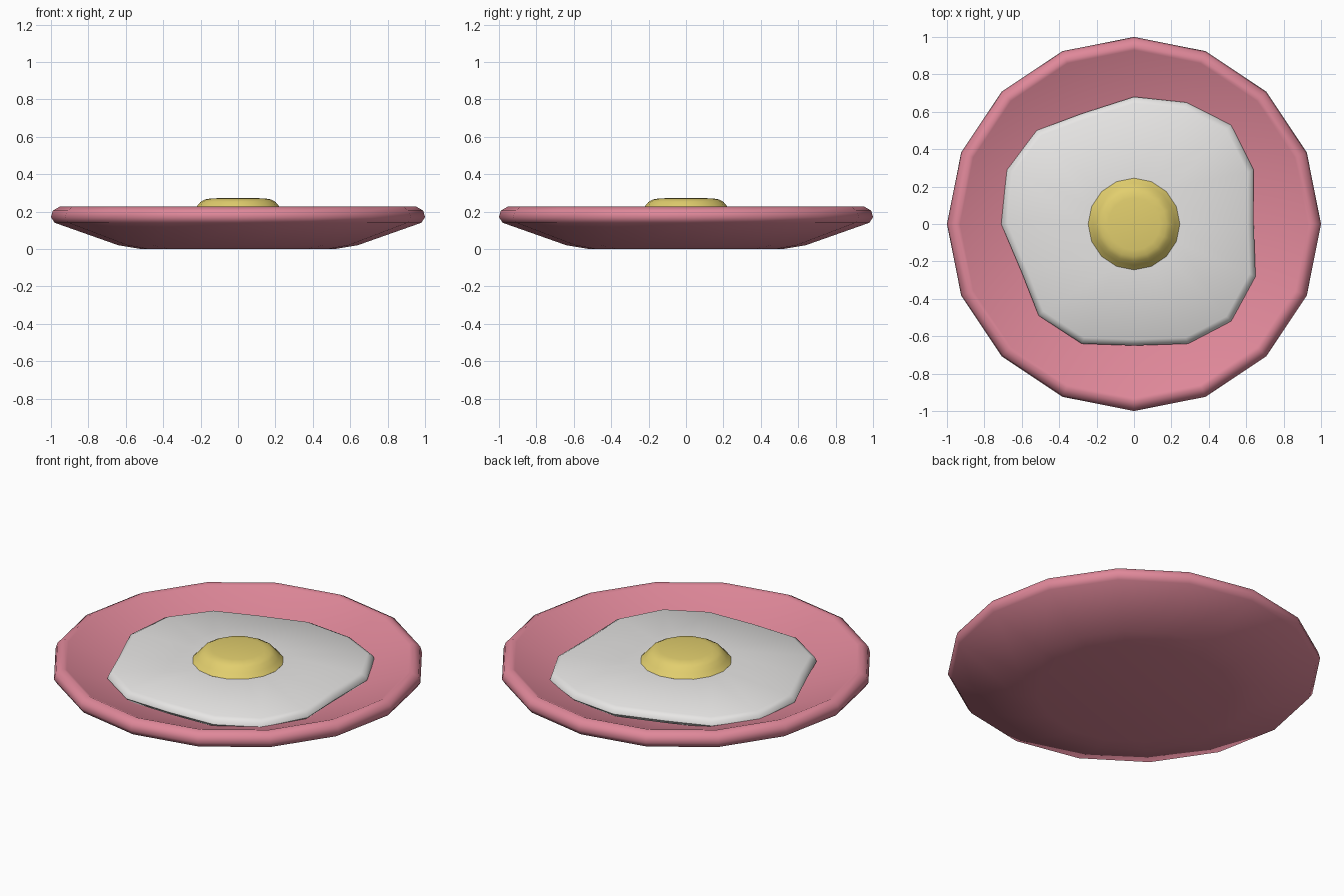
import bpy, bmesh, math

if "Cube" in bpy.data.objects:
    bpy.data.objects.remove(bpy.data.objects["Cube"])

def material(name, rgb):
    m = bpy.data.materials.new(name)
    m.diffuse_color = (*rgb, 1)
    m.use_nodes = True
    m.node_tree.nodes["Principled BSDF"].inputs["Base Color"].default_value = m.diffuse_color
    return m

pink = material("pink glaze", (0.74, 0.245, 0.32))
white = material("egg white", (0.81, 0.80, 0.79))
yellow = material("yolk yellow", (0.76, 0.62, 0.155))

N = 16
circle = [(math.cos(2 * math.pi * i / N), math.sin(2 * math.pi * i / N)) for i in range(N)]

def lathe(name, outline, profile, mat, angle):
    """Stack scaled copies of an outline; scale 0 closes to a point."""
    bm = bmesh.new()
    rings = []
    for s, z in profile:
        if s == 0:
            rings.append([bm.verts.new((0, 0, z))] * N)
        else:
            rings.append([bm.verts.new((x * s, y * s, z)) for x, y in outline])
    for a, b in zip(rings, rings[1:]):
        for i in range(N):
            j = (i + 1) % N
            quad = list(dict.fromkeys([a[i], a[j], b[j], b[i]]))
            bm.faces.new(quad)
    bmesh.ops.recalc_face_normals(bm, faces=bm.faces)
    me = bpy.data.meshes.new(name)
    bm.to_mesh(me)
    bm.free()
    me.materials.append(mat)
    ob = bpy.data.objects.new(name, me)
    bpy.context.collection.objects.link(ob)
    bpy.ops.object.select_all(action='DESELECT')
    ob.select_set(True)
    bpy.context.view_layer.objects.active = ob
    bpy.ops.object.shade_smooth_by_angle(angle=math.radians(angle))
    return ob

# Plate: shallow dish with a rounded rim
lathe("plate", circle, [
    (0, 0), (0.52, 0), (0.64, 0.02), (0.98, 0.14), (1.0, 0.17), (0.99, 0.205),
    (0.95, 0.228), (0.93, 0.219), (0.62, 0.105), (0.52, 0.09), (0, 0.09)], pink, 60)

# Fried egg white: irregular outline with a bevelled edge
egg = [(0.64, 0), (0.64, 0.29), (0.52, 0.53), (0.28, 0.65), (0, 0.68), (-0.28, 0.59),
       (-0.52, 0.50), (-0.68, 0.29), (-0.71, 0), (-0.60, -0.26), (-0.51, -0.49),
       (-0.28, -0.64), (0, -0.65), (0.29, -0.64), (0.52, -0.52), (0.65, -0.28)]
lathe("egg_white", egg, [
    (0, 0.10), (0.96, 0.12), (1.0, 0.145), (0.99, 0.167), (0.95, 0.182), (0.36, 0.203), (0, 0.205)],
    white, 60)

# Yolk: flattened dome with a flared base
lathe("yolk", circle, [
    (0, 0.19), (0.24, 0.19), (0.245, 0.203), (0.22, 0.228), (0.20, 0.252),
    (0.175, 0.265), (0.14, 0.271), (0, 0.272)], yellow, 60)
